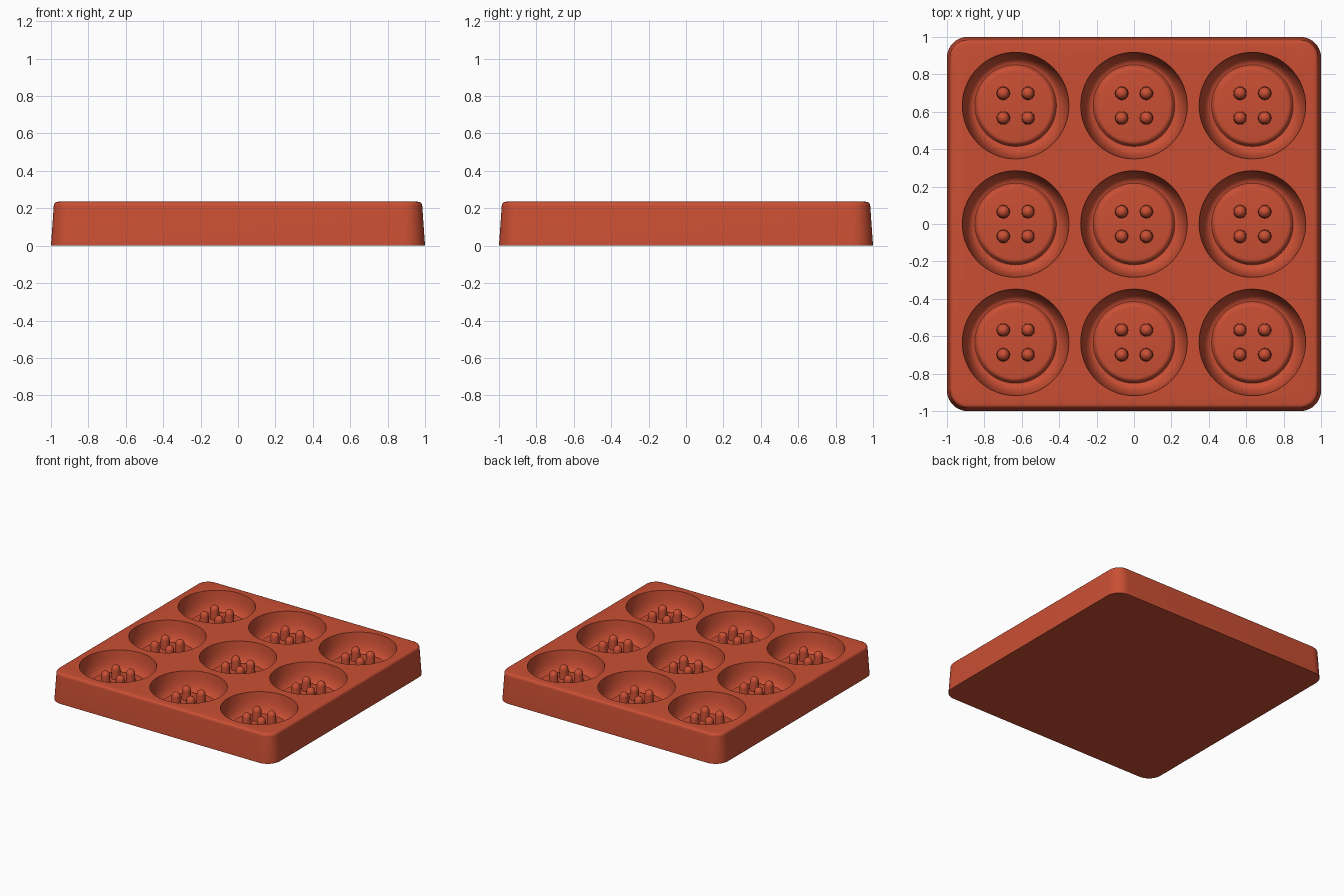
import bpy, bmesh, math

cube = bpy.data.objects.get("Cube")
if cube:
    bpy.data.objects.remove(cube, do_unlink=True)

TOP = 0.235
PITCH = 0.633
PEG = 0.066
CELLS = [(i * PITCH, j * PITCH) for i in (-1, 0, 1) for j in (-1, 0, 1)]

clay = bpy.data.materials.new("terracotta_red")
clay.use_nodes = True
colour = (0.59, 0.078, 0.034, 1)
clay.diffuse_color = colour
clay.node_tree.nodes["Principled BSDF"].inputs["Base Color"].default_value = colour


def finish(name, bm, angle=35):
    bmesh.ops.recalc_face_normals(bm, faces=bm.faces)
    mesh = bpy.data.meshes.new(name)
    bm.to_mesh(mesh)
    bm.free()
    mesh.materials.append(clay)
    obj = bpy.data.objects.new(name, mesh)
    bpy.context.collection.objects.link(obj)
    smooth(obj, angle)
    return obj


def smooth(obj, angle):
    bpy.ops.object.select_all(action="DESELECT")
    obj.select_set(True)
    bpy.context.view_layer.objects.active = obj
    bpy.ops.object.shade_smooth_by_angle(angle=math.radians(angle))


def lathe(bm, profile, cx, cy, steps):
    """Closed solid of revolution from (radius, height) points."""
    rings = []
    for r, z in profile:
        rings.append([bm.verts.new((cx + r * math.cos(math.tau * k / steps),
                                    cy + r * math.sin(math.tau * k / steps), z))
                      for k in range(steps)])
    for a, b in zip(rings, rings[1:]):
        for k in range(steps):
            n = (k + 1) % steps
            bm.faces.new((a[k], a[n], b[n], b[k]))
    bm.faces.new(rings[0])
    bm.faces.new(rings[-1])


def rounded_square(bm, half, z, radius=0.11, steps=10):
    ring = []
    for q in range(4):
        mid = math.pi / 4 + q * math.pi / 2
        cx = math.copysign(half - radius, math.cos(mid))
        cy = math.copysign(half - radius, math.sin(mid))
        for s in range(steps + 1):
            a = (q + s / steps) * math.pi / 2
            ring.append(bm.verts.new((cx + radius * math.cos(a),
                                      cy + radius * math.sin(a), z)))
    return ring


# Tray block: drafted sides and a rounded top edge
bm = bmesh.new()
EDGE = 0.022
levels = [(1.0, 0.0), (0.985, TOP - EDGE)]
for s in range(1, 6):
    a = s / 5 * math.pi / 2
    levels.append((0.985 - EDGE * (1 - math.cos(a)), TOP - EDGE * (1 - math.sin(a))))
rings = [rounded_square(bm, h, z, 0.11 - (1 - h)) for h, z in levels]
for a, b in zip(rings, rings[1:]):
    for k in range(len(a)):
        n = (k + 1) % len(a)
        bm.faces.new((a[k], a[n], b[n], b[k]))
bm.faces.new(rings[0])
bm.faces.new(rings[-1])
tray = finish("mould_tray", bm)

# Button-shaped cavities: curved wall, rim groove, raised centre disc
cavity = [(0.285, TOP + 0.03), (0.285, TOP), (0.279, 0.18), (0.270, 0.14),
          (0.259, 0.11), (0.245, 0.088), (0.230, 0.076), (0.218, 0.074),
          (0.212, 0.08), (0.207, 0.092), (0.200, 0.098), (0.188, 0.1)]
bm = bmesh.new()
for cx, cy in CELLS:
    lathe(bm, cavity, cx, cy, 64)
cutter = finish("cavity_cutter", bm)
cutter.hide_render = True
cut = tray.modifiers.new("cavities", "BOOLEAN")
cut.object = cutter
cut.operation = "DIFFERENCE"
cut.solver = "EXACT"
bpy.context.view_layer.objects.active = tray
# Put the cut ahead of the shading modifier, then apply it
bpy.ops.object.modifier_move_to_index(modifier=cut.name, index=0)
bpy.ops.object.modifier_apply(modifier=cut.name)
bpy.data.objects.remove(cutter, do_unlink=True)
smooth(tray, 35)

# Four round-tipped pegs in every cavity form the thread holes
R, TIP = 0.036, 0.205
peg = [(R, 0.09), (R * 0.92, TIP - R)]
for s in range(1, 6):
    a = s / 5.5 * math.pi / 2
    peg.append((R * 0.92 * math.cos(a), TIP - R + R * math.sin(a)))
bm = bmesh.new()
for cx, cy in CELLS:
    for sx in (-PEG, PEG):
        for sy in (-PEG, PEG):
            lathe(bm, peg, cx + sx, cy + sy, 24)
finish("hole_pegs", bm, 50)
